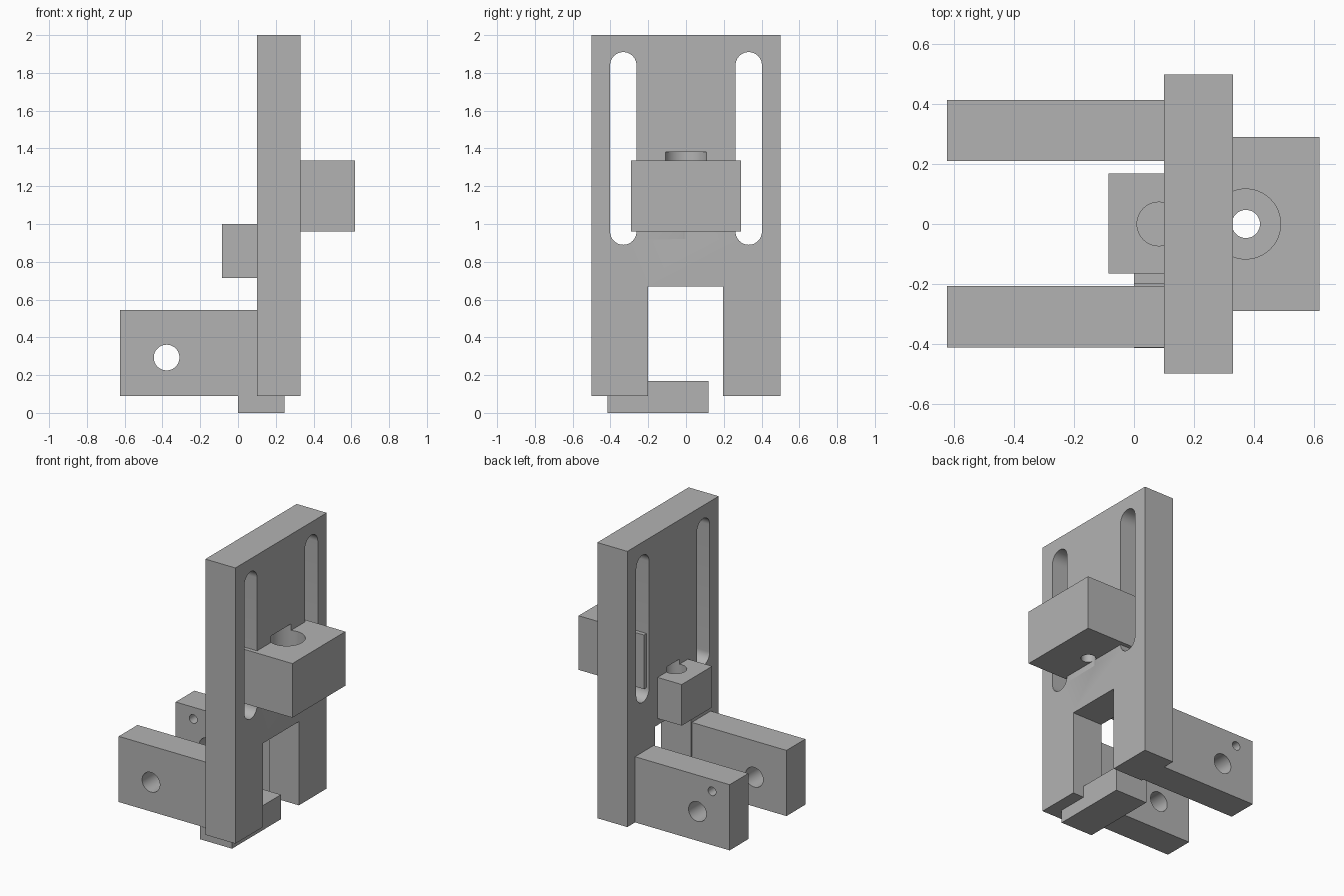
import bpy
import bmesh
import math
from mathutils import Vector

cube = bpy.data.objects.get("Cube")
if cube:
    bpy.data.objects.remove(cube, do_unlink=True)

grey = bpy.data.materials.new("plain grey")
grey.use_nodes = True
GREY = (0.45, 0.45, 0.45, 1)
grey.diffuse_color = GREY
grey.node_tree.nodes["Principled BSDF"].inputs["Base Color"].default_value = GREY


def prism(name, outline, axis, lo, hi):
    """Extrude a 2D outline along an axis; the outline uses the other two axes in order."""
    i = "xyz".index(axis)
    bm = bmesh.new()

    def place(p, h):
        co = list(p)
        co.insert(i, h)
        return bm.verts.new(Vector(co))

    face = bm.faces.new([place(p, lo) for p in outline])
    ext = bmesh.ops.extrude_face_region(bm, geom=[face])
    step = Vector((0, 0, 0))
    step[i] = hi - lo
    moved = [g for g in ext["geom"] if isinstance(g, bmesh.types.BMVert)]
    bmesh.ops.translate(bm, verts=moved, vec=step)
    bmesh.ops.recalc_face_normals(bm, faces=bm.faces)
    mesh = bpy.data.meshes.new(name)
    bm.to_mesh(mesh)
    bm.free()
    mesh.materials.append(grey)
    obj = bpy.data.objects.new(name, mesh)
    bpy.context.collection.objects.link(obj)
    return obj


def rect(a0, a1, b0, b1):
    return [(a0, b0), (a1, b0), (a1, b1), (a0, b1)]


def arc(a, b, r, start=0, turn=2 * math.pi, n=48):
    return [(a + r * math.cos(start + turn * k / n), b + r * math.sin(start + turn * k / n))
            for k in range(n)]


def slot(a, lo, hi, r):
    """Vertical slot with round ends."""
    return (arc(a, hi - r, r, 0, math.pi, 24) + [(a - r, hi - r)]
            + arc(a, lo + r, r, math.pi, math.pi, 24) + [(a + r, lo + r)])


def cut(obj, cutters):
    for c in cutters:
        c.hide_render = True
        mod = obj.modifiers.new("cut", 'BOOLEAN')
        mod.operation = 'DIFFERENCE'
        mod.solver = 'EXACT'
        mod.object = c
        bpy.context.view_layer.objects.active = obj
        bpy.ops.object.modifier_apply(modifier=mod.name)


# Upright plate with an open window between its two legs
BACK, FACE = 0.10, 0.33
plate = prism("upright_plate", [(-0.5, 0.09), (-0.2, 0.09), (-0.2, 0.67), (0.195, 0.67),
                                (0.195, 0.09), (0.5, 0.09), (0.5, 2), (-0.5, 2)],
              "x", BACK, FACE)

# Large block whose edges reach into the slots as two thin keys
block = prism("clamp_block", [(FACE, -0.26), (0.12, -0.26), (0.12, -0.29), (0.62, -0.29),
                              (0.62, 0.29), (0.12, 0.29), (0.12, 0.26), (FACE, 0.26)],
              "z", 0.96, 1.335)

# Small block on the other face
stop = prism("stop_block", rect(-0.085, BACK, -0.165, 0.168), "z", 0.715, 1.0)

# Pair of arms
left_arm = prism("back_arm", rect(-0.625, BACK, 0.09, 0.545), "y", 0.21, 0.415)
right_arm = prism("front_arm", rect(-0.625, BACK, 0.09, 0.545), "y", -0.413, -0.207)

# Stepped foot bar under the front leg
foot = prism("foot_bar", [(-0.415, 0), (0.12, 0), (0.12, 0.17), (-0.2, 0.17),
                          (-0.2, 0.09), (-0.415, 0.09)], "x", 0, 0.245)

# Cutters
slots = [prism("slot_cutter", slot(s * 0.332, 0.89, 1.91, 0.07), "x", 0, 0.5) for s in (-1, 1)]
bore = prism("bore_cutter", arc(0.373, 0, 0.117), "z", 1.14, 1.38)
bolt = prism("bolt_cutter", arc(0.374, 0, 0.047), "z", 0.92, 1.2)
pocket = prism("pocket_cutter", arc(0.083, 0, 0.073), "z", 0.92, 1.035)
pivot = prism("pivot_cutter", arc(-0.378, 0.293, 0.068), "y", -0.6, 0.6)
pin = prism("pin_cutter", arc(-0.49, 0.463, 0.03), "y", 0.1, 0.6)

cut(plate, slots + [bore, bolt, pocket])
cut(block, [bore, bolt])
cut(stop, [pocket])
cut(left_arm, [pivot, pin])
cut(right_arm, [pivot])
for c in slots + [bore, bolt, pocket, pivot, pin]:
    bpy.data.objects.remove(c, do_unlink=True)

# Smooth hole walls, sharp edges
bpy.ops.object.select_all(action='DESELECT')
for o in (plate, block, stop, left_arm, right_arm, foot):
    o.select_set(True)
bpy.context.view_layer.objects.active = plate
bpy.ops.object.shade_smooth_by_angle(angle=math.radians(30))
